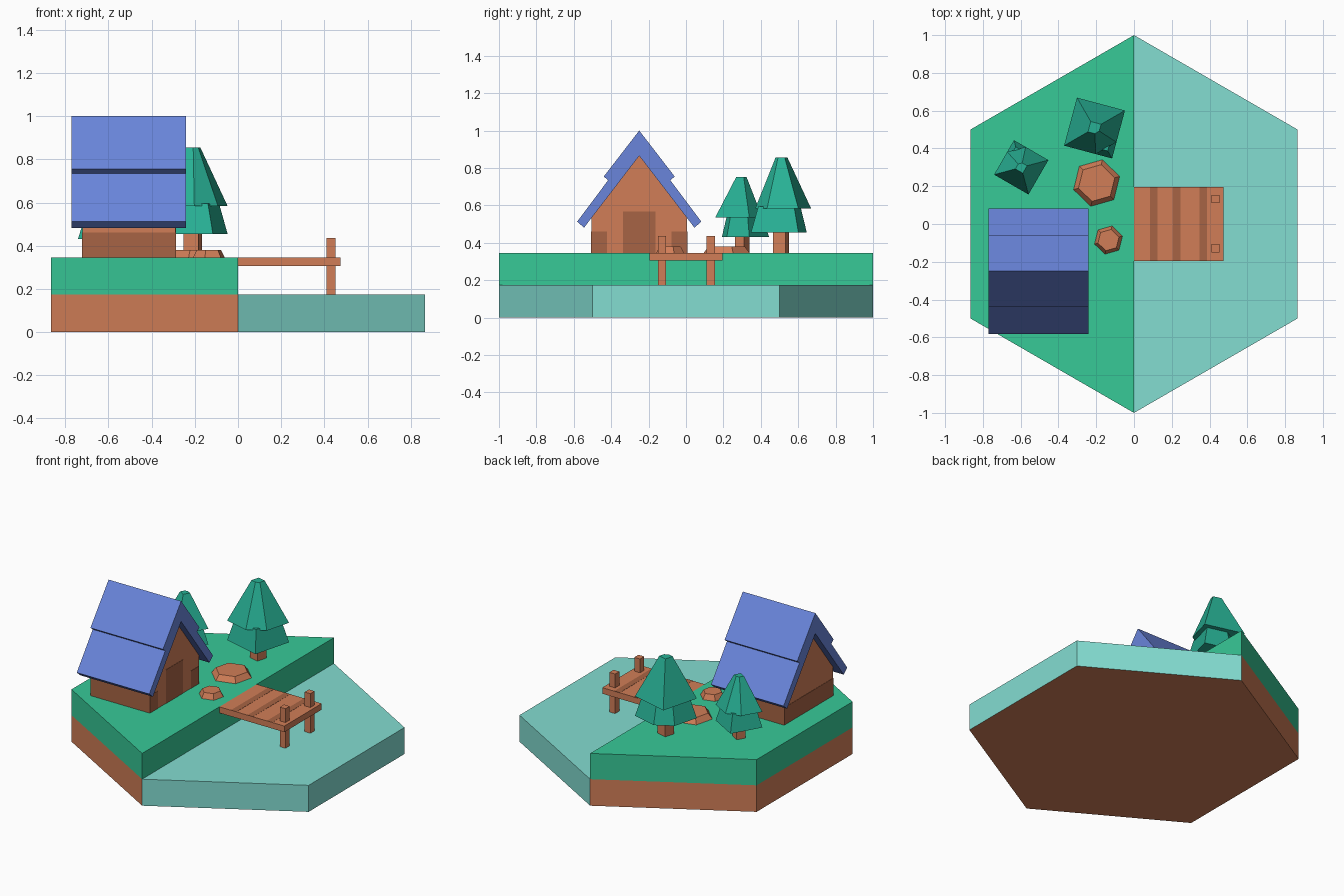
import bpy, bmesh
from math import cos, sin, radians, sqrt

if "Cube" in bpy.data.objects:
    bpy.data.objects.remove(bpy.data.objects["Cube"])


def mat(name, r, g, b):
    m = bpy.data.materials.new(name)
    m.diffuse_color = [(c / 255) ** 2.2 for c in (r, g, b)] + [1]
    m.use_nodes = True
    m.node_tree.nodes["Principled BSDF"].inputs["Base Color"].default_value = m.diffuse_color
    return m


GRASS = mat("grass", 58, 200, 150)
DIRT = mat("dirt", 208, 125, 88)
WATER = mat("water", 130, 220, 208)
LEAF = mat("leaf", 44, 176, 148)
ROOF = mat("roof", 105, 132, 218)
DARK = mat("dark_wood", 166, 100, 70)


def loft(name, rings, *mats):
    """Closed solid through rings that share a point count."""
    bm = bmesh.new()
    vs = [[bm.verts.new(p) for p in ring] for ring in rings]
    n = len(vs[0])
    bm.faces.new(vs[0])
    bm.faces.new(vs[-1])
    for a, b in zip(vs, vs[1:]):
        for i in range(n):
            j = (i + 1) % n
            bm.faces.new((a[i], a[j], b[j], b[i]))
    bmesh.ops.recalc_face_normals(bm, faces=bm.faces)
    me = bpy.data.meshes.new(name)
    bm.to_mesh(me)
    bm.free()
    ob = bpy.data.objects.new(name, me)
    bpy.context.collection.objects.link(ob)
    for m in mats:
        me.materials.append(m)
    return ob


def prism_z(name, pts, z0, z1, *mats):
    return loft(name, [[(x, y, z) for x, y in pts] for z in (z0, z1)], *mats)


def prism_x(name, pts, x0, x1, m):
    return loft(name, [[(x, y, z) for y, z in pts] for x in (x0, x1)], m)


def box(name, x0, x1, y0, y1, z0, z1, m):
    return prism_z(name, [(x0, y0), (x1, y0), (x1, y1), (x0, y1)], z0, z1, m)


G = 0.345    # grass level
W = 0.175    # water level
H = sqrt(3) / 2

# Hexagonal tile: land half and water half (brown underside)
land = [(0, -1), (0, 1), (-H, 0.5), (-H, -0.5)]
prism_z("dirt_layer", land, 0, W, DIRT)
prism_z("grass_layer", land, W, G, GRASS)
water = prism_z("water", [(-x, y) for x, y in land], 0, W, WATER, DIRT)
for p in water.data.polygons:
    if p.normal.z < -0.9:
        p.material_index = 1

# House walls, stepped roof
YC = -0.25
prism_x("house_walls", [(YC - 0.255, G), (YC + 0.255, G), (YC + 0.255, 0.541),
                        (YC, 0.87), (YC - 0.255, 0.541)], -0.72, -0.29, DIRT)
half = [(0.19, 0.754), (0.166, 0.735), (0.332, 0.513), (0.295, 0.481)]
profile = ([(YC, 1.0)] + [(YC + d, z) for d, z in half] + [(YC, 0.865)]
           + [(YC - d, z) for d, z in reversed(half)])
prism_x("roof", profile, -0.77, -0.24, ROOF)

# Door and dark wall base
E = 0.002
box("door", -0.295, -0.29 + E, YC - 0.088, YC + 0.088, G, 0.567, DARK)
for s, side in ((-1, "front"), (1, "back")):
    wall, inner = YC + s * (0.255 + E), YC + s * 0.172
    y0, y1 = sorted((wall, YC + s * 0.25))
    box(side + "_wall_base", -0.72, -0.29, y0, y1, G, 0.46, DARK)
    y0, y1 = sorted((wall, inner))
    box(side + "_corner_base", -0.295, -0.29 + E, y0, y1, G, 0.46, DARK)
box("left_wall_base", -0.72 - E, -0.715, YC - 0.255, YC + 0.255, G, 0.46, DARK)


# Trees: two tiers of a square with one clipped corner, turned opposite ways
def clipped_square(r, turn, cx, cy, z):
    c = 0.34
    pts = [(r * (1 - c), -r * c), (r * (1 - c), r * c), (0, r), (-r, 0), (0, -r)]
    a = radians(turn)
    return [(cx + x * cos(a) - y * sin(a), cy + x * sin(a) + y * cos(a), z)
            for x, y in pts]


def ngon(r, n, turn, cx, cy, z):
    return [(cx + r * cos(radians(turn + 360 * i / n)),
             cy + r * sin(radians(turn + 360 * i / n)), z) for i in range(n)]


def tree(name, x, y, s, turn):
    loft(name + "_trunk", [ngon(0.05 * s, 4, turn, x, y, G + h * s)
                           for h in (0, 0.13)], DIRT)
    for part, t, r0, r1, h0, h1 in (("lower", 180, 0.186, 0.14, 0.109, 0.25),
                                    ("upper", 0, 0.186, 0.04, 0.238, 0.51)):
        loft(f"{name}_{part}_leaves",
             [clipped_square(r * s, turn + t, x, y, G + h * s)
              for r, h in ((r0, h0), (r1, h1))], LEAF)


tree("large_tree", -0.209, 0.508, 1.0, -60)
tree("small_tree", -0.597, 0.30, 0.8, 105)

# Bevelled stones
for name, x, y, r0, r1 in (("large_stone", -0.198, 0.217, 0.127, 0.1),
                           ("small_stone", -0.135, -0.085, 0.077, 0.058)):
    loft(name, [ngon(r0, 6, 76, x, y, G), ngon(r1, 6, 76, x, y, 0.38)], DIRT)

# Dock with dark planks and two posts
box("dock_deck", 0, 0.475, -0.195, 0.195, 0.305, G, DIRT)
for i, x in enumerate((0.085, 0.206, 0.347)):
    box(f"dark_plank_{i + 1}", x, x + 0.04, -0.195, 0.195, G - 0.005, G + 0.001, DARK)
for name, y in (("front_post", -0.128), ("back_post", 0.132)):
    box(name, 0.41, 0.452, y - 0.022, y + 0.022, W, 0.436, DIRT)
